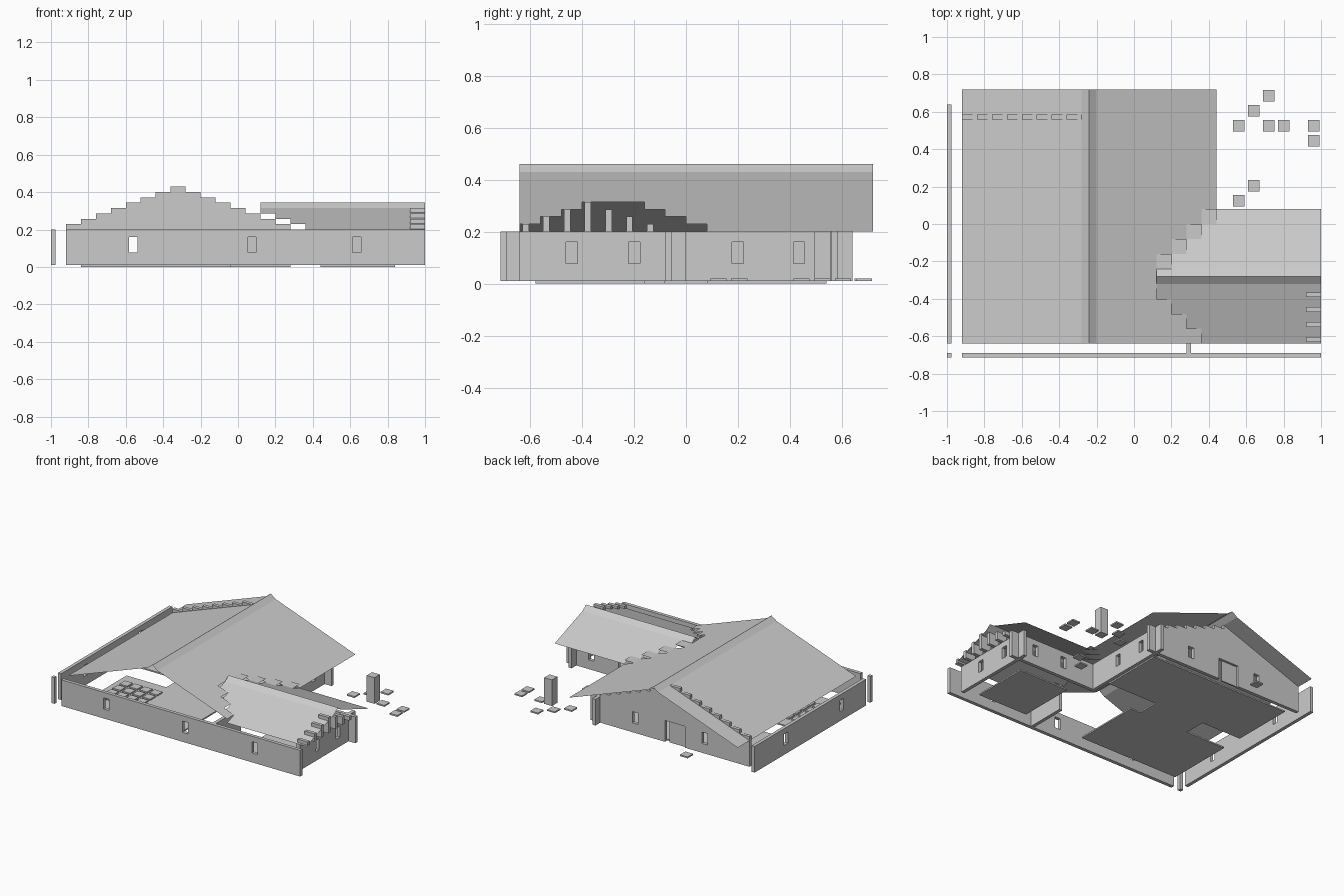
import bpy, bmesh

if "Cube" in bpy.data.objects:
    bpy.data.objects.remove(bpy.data.objects["Cube"])

U = 0.08      # grid cell
T = 0.025     # wall thickness
Z0, Z1 = 0.01, 0.2


def finish(name, bm):
    me = bpy.data.meshes.new(name)
    bm.to_mesh(me)
    bm.free()
    ob = bpy.data.objects.new(name, me)
    bpy.context.collection.objects.link(ob)
    return ob


def add_box(bm, x0, x1, y0, y1, z0, z1):
    v = bmesh.ops.create_cube(bm, size=1)["verts"]
    for p in v:
        p.co = (x1 if p.co.x > 0 else x0, y1 if p.co.y > 0 else y0, z1 if p.co.z > 0 else z0)


def boxes(name, items):
    bm = bmesh.new()
    for b in items:
        add_box(bm, *b)
    return finish(name, bm)


def sheets(name, quads):
    bm = bmesh.new()
    for q in quads:
        bm.faces.new([bm.verts.new(p) for p in q])
    bmesh.ops.remove_doubles(bm, verts=bm.verts, dist=1e-4)
    return finish(name, bm)


def wall(name, axis, at, a, b, holes=()):
    """Straight wall along an axis, split around (centre, width, low, high) openings."""
    parts, pos = [], a
    for c, w, lo, hi in sorted(holes):
        parts.append((pos, c - w / 2, Z0, Z1))
        if lo > Z0:
            parts.append((c - w / 2, c + w / 2, Z0, lo))
        parts.append((c - w / 2, c + w / 2, hi, Z1))
        pos = c + w / 2
    parts.append((pos, b, Z0, Z1))
    return boxes(name, [(s, e, at, at + T, l, h) if axis == "x" else (at, at + T, s, e, l, h)
                        for s, e, l, h in parts])


def win(*cs):
    return [(c, 0.044, 0.078, 0.16) for c in cs]


# Perimeter walls with windows
wall("front_wall", "x", -0.715, -0.92, 1.0, win(-0.56, 0.075, 0.635))
wall("left_wall", "y", -1.0, -0.64, 0.64, win(-0.36, 0.28))
wall("corner_post", "x", -0.715, -1.0, -0.975)
wall("back_wall", "x", 0.56, -0.92, 0.36, win(-0.56, 0.0) + [(-0.32, 0.16, Z0, 0.165)])
wall("main_right_wall", "y", 0.28, -0.08, 0.64, win(0.2, 0.435))
wall("wing_right_wall", "y", 0.92, -0.64, 0.0, win(-0.44, -0.2))
wall("wing_back_wall", "x", -0.08, 0.305, 1.0, win(0.56, 0.8))
wall("partition_wall", "y", 0.28, -0.69, -0.4)
boxes("back_door", [(-0.395, -0.27, 0.565, 0.575, Z0, 0.16)])

# Stepped gable columns, peak in the middle
step = 0.23 / 8
boxes("main_gable", [(-0.92 + i * U, -0.84 + i * U, 0.56, 0.56 + T, Z1, Z1 + step * (8 - abs(i - 7)))
                     for i in range(15)])
boxes("wing_gable", [(0.92, 1.0, -0.63 + i * U, -0.63 + T + i * U, Z1, Z1 + step * (4 - abs(i - 3)))
                     for i in range(7)])


# Main roof: thin sheets, right slope cut in steps for the wing
def strip(y0, y1, xa, za, xb, zb):
    return [(xa, y0, za), (xb, y0, zb), (xb, y1, zb), (xa, y1, za)]


YA, YB = -0.64, 0.72
main = [strip(YA, YB, -0.92, Z1, -0.28, 0.43), strip(YA, YB, -0.28, 0.43, -0.24, 0.46),
        strip(YA, YB, -0.24, 0.46, -0.20, 0.43)]
ends = [0.36, 0.28, 0.2, 0.12, 0.12, 0.12, 0.2, 0.28, 0.36] + [0.44] * 8
for i, xe in enumerate(ends):
    main.append(strip(YA + i * U, YA + (i + 1) * U, -0.2, 0.43, xe, Z1 + (0.44 - xe) / U * step))
sheets("main_roof", main)


# Wing roof, starting at the stepped valley
def slope(x0, x1, ya, za, yb, zb):
    return [(x0, ya, za), (x1, ya, za), (x1, yb, zb), (x0, yb, zb)]


wing, valley = [], []
for i in range(4):
    y, z, x = -0.64 + i * U, Z1 + i * step, 0.36 - i * U
    wing.append(slope(x, 1.0, y, z, y + U, z + step))
    yb = 0.08 - i * U
    wing.append(slope(x + U, 1.0, yb - U, z + step, yb, z))
    valley.append(slope(x, x + U, yb - U, z + step, yb, z + step))
top = Z1 + 4 * step
wing += [slope(0.12, 1.0, -0.32, top, -0.28, 0.345), slope(0.12, 1.0, -0.28, 0.345, -0.24, top)]
sheets("wing_roof", wing)
sheets("valley_tiles", valley)

# Floor plates
boxes("floor", [(-0.84, -0.04, -0.58, -0.08, 0, Z0), (-0.84, 0.28, 0.08, 0.54, 0, Z0),
                (-0.52, -0.12, -0.08, 0.08, 0, Z0), (0.44, 0.84, -0.58, -0.16, 0, Z0)])


# Square paving tiles inside and outside
def tile(x, y):
    return (x - 0.031, x + 0.031, y - 0.031, y + 0.031, Z0, 0.02)


boxes("inside_tiles", [tile(-0.76 + i * U, -0.44 + j * U) for i in range(4) for j in range(4)])
boxes("stepping_stones", [tile(x, y) for x, y in
      [(0.56, 0.125), (0.64, 0.205), (0.56, 0.525), (0.64, 0.605), (0.72, 0.685),
       (0.80, 0.525), (0.96, 0.525), (0.96, 0.445), (-0.48, 0.68)]])
boxes("garden_pillar", [(0.689, 0.751, 0.494, 0.556, Z0, Z1)])
